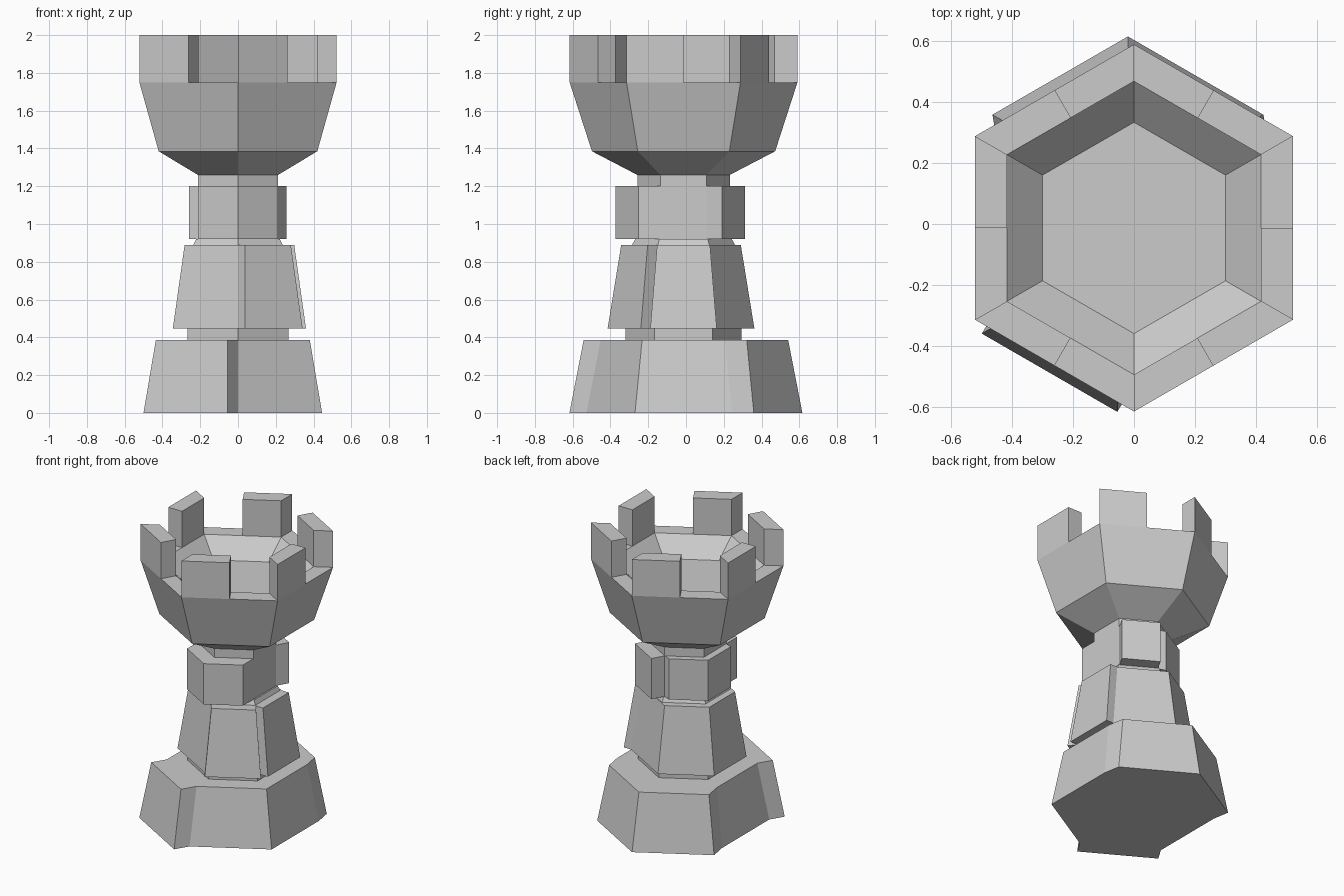
import bpy, bmesh, math
from mathutils import Vector

if "Cube" in bpy.data.objects:
    bpy.data.objects.remove(bpy.data.objects["Cube"])

CY = -0.013  # hexagon centre in y


def hexagon(r):
    # corner 0 points to the front, counter-clockwise
    return [Vector((r * math.cos(math.radians(60 * k - 90)),
                    CY + r * math.sin(math.radians(60 * k - 90)))) for k in range(6)]


def outline(r, groups):
    # hexagon outline whose listed runs of sides are pushed out by a shift
    v, pts = hexagon(r), []
    for faces, shift in groups:
        corners = [v[faces[0]]] + [v[(f + 1) % 6] for f in faces]
        new = [corners[0]] + [c + Vector(shift) for c in corners] + [corners[-1]]
        for p in new:
            if not pts or (p - pts[-1]).length > 1e-5:
                pts.append(p)
    if (pts[0] - pts[-1]).length < 1e-5:
        pts.pop()
    return pts


def loft(name, rings):
    # rings: (outline, z) from one cap to the other
    bm = bmesh.new()
    loops = [[bm.verts.new((p.x, p.y, z)) for p in pts] for pts, z in rings]
    n = len(loops[0])
    for a, b in zip(loops, loops[1:]):
        for i in range(n):
            j = (i + 1) % n
            bm.faces.new((a[i], a[j], b[j], b[i]))
    bm.faces.new(loops[0][::-1])
    bm.faces.new(loops[-1])
    bmesh.ops.recalc_face_normals(bm, faces=bm.faces)
    mesh = bpy.data.meshes.new(name)
    bm.to_mesh(mesh)
    bm.free()
    obj = bpy.data.objects.new(name, mesh)
    bpy.context.collection.objects.link(obj)
    return obj


def tier(name, z0, z1, r0, r1, groups):
    return loft(name, [(outline(r0, groups), z0), (outline(r1, groups), z1)])


# Stone tiers; sides: 0 front right, 1 right, 2 back right, 3 back left, 4 left, 5 front left
NONE = (0, 0)
tier("base", 0, 0.385, 0.514, 0.439,
     [([0, 1], NONE), ([2, 3], (-0.02, 0.115)), ([4], NONE), ([5], (-0.055, -0.09))])
tier("lower_body", 0.447, 0.89, 0.352, 0.28,
     [([0], (0.037, -0.05)), ([1], (0.055, 0)), ([2, 3, 4, 5], (-0.04, 0.023))])
tier("upper_body", 0.92, 1.2, 0.245, 0.245,
     [([5, 0], (0, -0.115)), ([1], NONE), ([2], (0.045, 0.08)), ([3, 4], (-0.048, 0.02))])

# Recessed joints between the tiers
for name, z0, z1, r0, r1 in (("lower_joint", 0.385, 0.447, 0.308, 0.308),
                             ("middle_joint", 0.89, 0.92, 0.272, 0.256),
                             ("upper_joint", 1.2, 1.26, 0.245, 0.245)):
    loft(name, [(hexagon(r0), z0), (hexagon(r1), z1)])

# Flared head with a sunken floor
loft("head", [(hexagon(r), z) for r, z in ((0.245, 1.26), (0.485, 1.385), (0.603, 1.75),
                                           (0.482, 1.75), (0.347, 1.63))])

# Battlements: one on the first half of each side
outer, inner = hexagon(0.603), hexagon(0.482)
for k in range(6):
    o, i, j = outer[k], inner[k], (k + 1) % 6
    block = [o, (o + outer[j]) / 2, (i + inner[j]) / 2, i]
    loft(f"battlement_{k + 1}", [(block, 1.75), (block, 2.0)])
